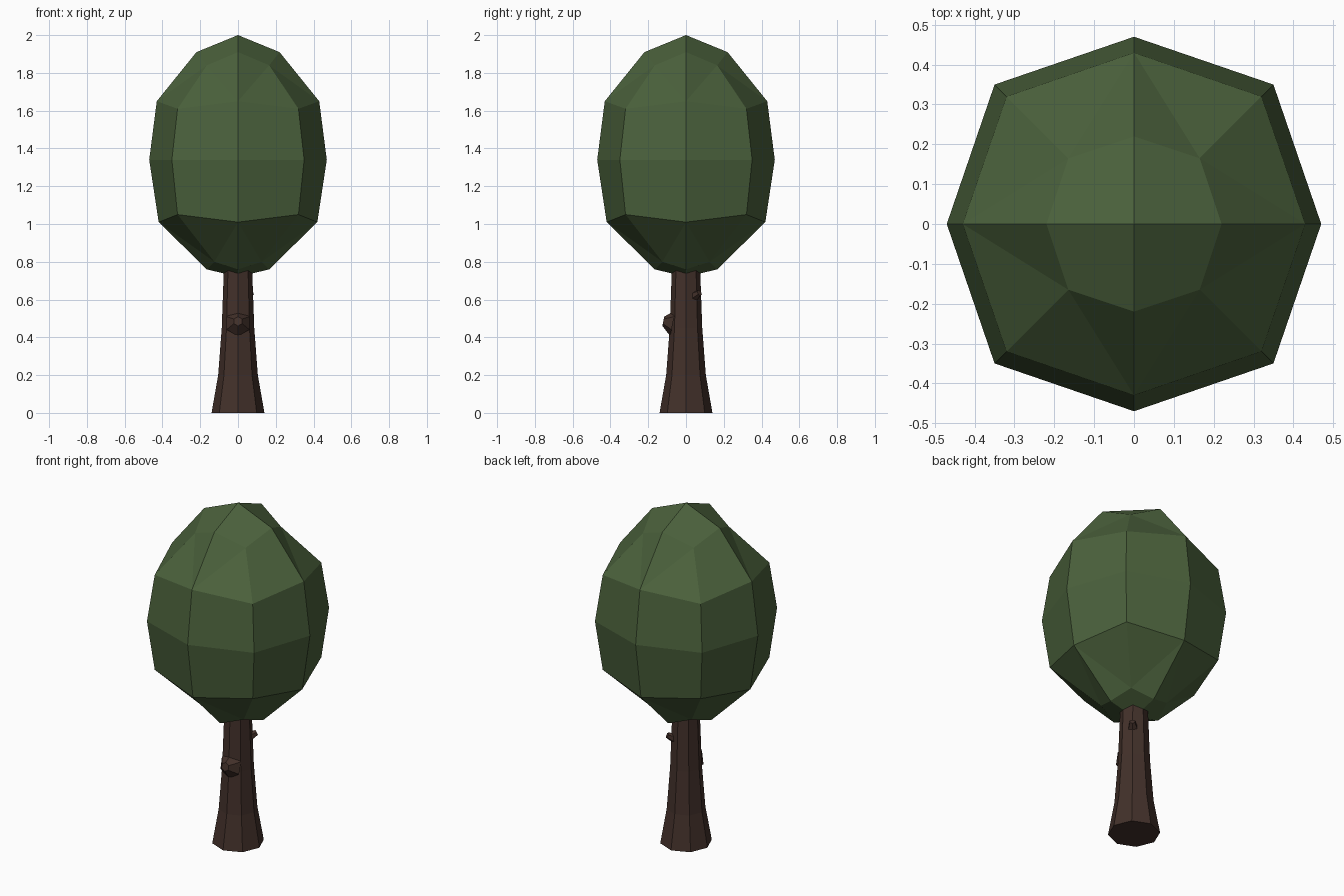
import bpy, bmesh
from math import sin, cos, pi
from mathutils import Vector

if "Cube" in bpy.data.objects:
    bpy.data.objects.remove(bpy.data.objects["Cube"])


def material(name, rgb):
    m = bpy.data.materials.new(name)
    m.diffuse_color = (*rgb, 1)
    m.use_nodes = True
    m.node_tree.nodes["Principled BSDF"].inputs["Base Color"].default_value = m.diffuse_color
    return m


def finish(name, bm, mat):
    bmesh.ops.recalc_face_normals(bm, faces=bm.faces[:])
    me = bpy.data.meshes.new(name)
    bm.to_mesh(me)
    bm.free()
    me.materials.append(mat)
    ob = bpy.data.objects.new(name, me)
    bpy.context.collection.objects.link(ob)
    return ob


leaf = material("leaf_green", (0.07, 0.12, 0.045))
bark = material("bark_brown", (0.055, 0.03, 0.023))

# Canopy: eight-sided rings, (axis radius, axis z, diagonal offset, diagonal z)
rings = [(0.165, 0.76, 0.125, 0.80), (0.42, 1.01, 0.32, 1.05),
         (0.47, 1.34, 0.35, 1.34), (0.43, 1.65, 0.32, 1.61),
         (0.22, 1.91, 0.165, 1.84)]
bm = bmesh.new()
loops = []
for r, z, d, dz in rings:
    loop = []
    for i in range(8):
        rad, h = (d * 2 ** 0.5, dz) if i % 2 else (r, z)
        a = i * pi / 4
        loop.append(bm.verts.new((rad * cos(a), rad * sin(a), h)))
    loops.append(loop)
for k, (lo, hi) in enumerate(zip(loops, loops[1:])):
    for i in range(8):
        j = (i + 1) % 8
        a, b, c, d = lo[i], lo[j], hi[j], hi[i]
        # shoulders fold from the small ring's diagonal to the big ring's axis
        split_ac = (i % 2 == 0) if k != 0 else (i % 2 == 1)
        if k in (1, 2):
            bm.faces.new((a, b, c, d))
        elif split_ac:
            bm.faces.new((a, b, c))
            bm.faces.new((a, c, d))
        else:
            bm.faces.new((a, b, d))
            bm.faces.new((b, c, d))
# Caps of four quads each
for loop, z in ((loops[0], 0.72), (loops[-1], 2.0)):
    tip = bm.verts.new((0, 0, z))
    for i in range(0, 8, 2):
        bm.faces.new((tip, loop[i], loop[i + 1], loop[(i + 2) % 8]))
finish("canopy", bm, leaf)

# Trunk: flared octagonal column
bm = bmesh.new()
loops = [[bm.verts.new((r * cos(i * pi / 4), r * sin(i * pi / 4), z)) for i in range(8)]
         for r, z in ((0.14, 0), (0.105, 0.2), (0.086, 0.45), (0.075, 0.76))]
for lo, hi in zip(loops, loops[1:]):
    for i in range(8):
        j = (i + 1) % 8
        bm.faces.new((lo[i], lo[j], hi[j], hi[i]))
bm.faces.new(loops[0])
bm.faces.new(loops[-1])
finish("trunk", bm, bark)


def knot(name, base, tip, r1, r2):
    """Short six-sided stub growing out of the trunk."""
    base, tip = Vector(base), Vector(tip)
    axis = tip - base
    bm = bmesh.new()
    bmesh.ops.create_cone(bm, cap_ends=True, segments=6, radius1=r1, radius2=r2,
                          depth=axis.length)
    ob = finish(name, bm, bark)
    ob.location = (base + tip) / 2
    ob.rotation_mode = 'QUATERNION'
    ob.rotation_quaternion = axis.to_track_quat('Z', 'Y')


# Front knot and small branch stub
knot("front_knot", (0, -0.07, 0.475), (0, -0.12, 0.485), 0.07, 0.025)
knot("branch_stub", (0.04, 0.04, 0.615), (0.072, 0.072, 0.635), 0.03, 0.016)
